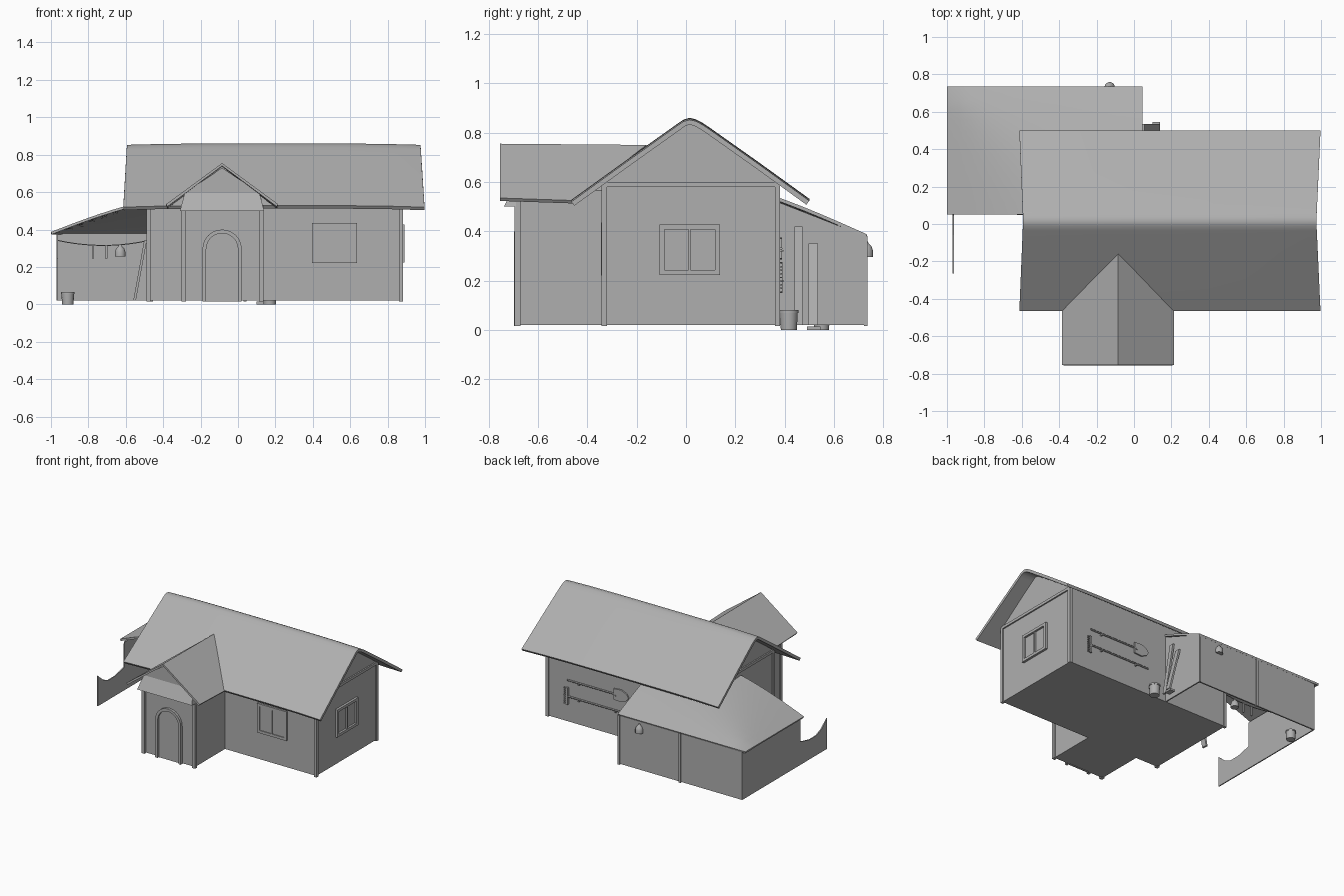
import bpy, bmesh, math

if "Cube" in bpy.data.objects:
    bpy.data.objects.remove(bpy.data.objects["Cube"])

GREY = bpy.data.materials.new("dark_grey")
GREY.diffuse_color = (.43, .43, .43, 1)
GREY.use_nodes = True
GREY.node_tree.nodes["Principled BSDF"].inputs["Base Color"].default_value = GREY.diffuse_color


def mesh(name, verts, faces, thick=0, smooth=False, fix=True):
    bm = bmesh.new()
    vs = [bm.verts.new(v) for v in verts]
    for f in faces:
        bm.faces.new([vs[i] for i in f])
    if fix:
        bmesh.ops.recalc_face_normals(bm, faces=bm.faces[:])
    me = bpy.data.meshes.new(name)
    bm.to_mesh(me)
    bm.free()
    me.materials.append(GREY)
    ob = bpy.data.objects.new(name, me)
    bpy.context.collection.objects.link(ob)
    bpy.ops.object.select_all(action='DESELECT')
    ob.select_set(True)
    bpy.context.view_layer.objects.active = ob
    if thick:
        m = ob.modifiers.new("thickness", 'SOLIDIFY')
        m.thickness, m.offset = thick, -1
        bpy.ops.object.modifier_apply(modifier=m.name)
    if smooth:
        bpy.ops.object.shade_smooth_by_angle(angle=math.radians(35))
    return ob


def prism(name, pts, axis, a, b):
    """Extrude a 2D outline along an axis ('x': pts are y,z; 'y': pts are x,z)."""
    put = (lambda p, t: (t, *p)) if axis == 'x' else (lambda p, t: (p[0], t, p[1]))
    n = len(pts)
    verts = [put(p, t) for t in (a, b) for p in pts]
    faces = [list(range(n)), list(range(n, 2 * n))]
    faces += [[i, (i + 1) % n, (i + 1) % n + n, i + n] for i in range(n)]
    return mesh(name, verts, faces)


def box(name, x0, x1, y0, y1, z0, z1):
    return prism(name, [(y0, z0), (y1, z0), (y1, z1), (y0, z1)], 'x', x0, x1)


def lathe(name, profile, loc, n=14):
    verts = [(loc[0] + r * math.cos(k * math.tau / n), loc[1] + r * math.sin(k * math.tau / n), loc[2] + z)
             for r, z in profile for k in range(n)]
    faces = [[j * n + k, j * n + (k + 1) % n, (j + 1) * n + (k + 1) % n, (j + 1) * n + k]
             for j in range(len(profile) - 1) for k in range(n)]
    faces += [list(range(n)), list(range(len(verts) - n, len(verts)))]
    return mesh(name, verts, faces, smooth=True)


def rod(name, pts, r):
    cu = bpy.data.curves.new(name, 'CURVE')
    cu.dimensions, cu.bevel_depth, cu.bevel_resolution, cu.use_fill_caps = '3D', r, 1, True
    sp = cu.splines.new('POLY')
    sp.points.add(len(pts) - 1)
    for p, q in zip(sp.points, pts):
        p.co = (*q, 1)
    cu.materials.append(GREY)
    bpy.context.collection.objects.link(bpy.data.objects.new(name, cu))


def lerp(a, b, n):
    return [a + (b - a) * i / n for i in range(n + 1)]


# Main house and porch bodies
prism("house_walls", [(-.33, .02), (.375, .02), (.375, .603), (.02, .842), (-.33, .603)], 'x', -.48, .872)
prism("porch_walls", [(-.295, .02), (.125, .02), (.125, .565), (-.085, .72), (-.295, .565)], 'y', -.68, -.3)

# Corner posts and gable trims
for i, x in enumerate((-.49, .86)):
    for j, y in enumerate((-.342, .36)):
        box(f"corner_post_{i}{j}", x, x + .022, y, y + .022, .015, .59)
    box(f"gable_beam_{i}", x, x + .022, -.34, .38, .58, .6)
for i, x in enumerate((-.303, .111)):
    box(f"porch_post_{i}", x, x + .024, -.695, -.671, .015, .53)

# Main roof: rounded ridge and ends that flare at the eaves
prof = [(-.465, .528), (-.25, .683), (-.07, .811), (-.035, .836), (-.01, .853), (.015, .86),
        (.04, .854), (.07, .838), (.105, .814), (.285, .687), (.5, .532)]
verts = []
for y, z in prof:
    d = abs(y - .015) / .48
    for x in lerp(-.593 - .02 * d, .975 + .022 * d, 8):
        verts.append((x, y, z - .008 * abs((x - .19) / .8) ** 4))
faces = [[j * 9 + i, j * 9 + i + 1, j * 9 + i + 10, j * 9 + i + 9]
         for j in range(len(prof) - 1) for i in range(8)]
mesh("main_roof", verts, faces, .02, True, False)

# Porch roof running back into the main slope
mesh("porch_roof", [(-.385, -.755, .535), (-.085, -.755, .755), (.215, -.755, .535),
                    (-.385, -.46, .525), (-.085, -.16, .75), (.215, -.46, .525)],
     [[0, 1, 4, 3], [1, 2, 5, 4]], .015, fix=False)

# Flared gable skirt over the porch front
top = [(-.285, -.692, .595), (-.085, -.692, .73), (.115, -.692, .595)]
mesh("porch_gable_skirt", top + [(-.31, -.738, .5), (.14, -.738, .5), (-.31, -.69, .5), (.14, -.69, .5)],
     [[0, 1, 2], [0, 2, 4, 3], [0, 3, 5], [2, 6, 4], [3, 4, 6, 5]])


# Arched door with a frame
def arch(w, h, n=12):
    return [(-.085 + w, .015)] + [(-.085 + w * math.cos(t), h - w + w * math.sin(t))
                                  for t in lerp(0, math.pi, n)] + [(-.085 - w, .015)]


outer, inner = arch(.105, .40), arch(.085, .38)
n = len(outer)
verts = [(x, y, z) for y in (-.698, -.675) for ring in (outer, inner) for x, z in ring]
faces = []
for i in range(n - 1):
    faces += [[i, i + 1, n + i + 1, n + i], [i, i + 1, 2 * n + i + 1, 2 * n + i],
              [n + i, n + i + 1, 3 * n + i + 1, 3 * n + i]]
mesh("door_frame", verts, faces + [[0, n, 3 * n, 2 * n], [n - 1, 2 * n - 1, 4 * n - 1, 3 * n - 1]])
prism("door", inner, 'y', -.683, -.675)


# Windows: four frame bars, a centre bar and a pane; d0 is the outer face
def window(name, axis, a0, a1, z0, z1, d0, d1, inset):
    def bar(part, p, q, s, t, o=0):
        lo, hi = (d0 + o, d1) if d0 < d1 else (d1, d0 - o)
        if axis == 'x':
            box(name + part, lo, hi, p, q, s, t)
        else:
            box(name + part, p, q, lo, hi, s, t)
    w, m = .02, (a0 + a1) / 2
    bar("_bottom", a0, a1, z0, z0 + w)
    bar("_top", a0, a1, z1 - w, z1)
    bar("_left", a0, a0 + w, z0 + w, z1 - w)
    bar("_right", a1 - w, a1, z0 + w, z1 - w)
    bar("_centre_bar", m - .004, m + .004, z0 + w, z1 - w, inset * .2)
    bar("_pane", a0 + w, a1 - w, z0 + w, z1 - w, inset)


window("side_window", 'x', -.108, .137, .223, .427, .889, .868, .015)
window("front_window", 'y', .395, .636, .22, .436, -.344, -.325, .006)

# Lean-to roof: softly blended slopes rising from the left and the back
xs = lerp(-1, -.485, 8) + lerp(-.485, .045, 4)[1:]
ys = lerp(.05, .375, 5) + lerp(.375, .735, 6)[1:]
verts = []
for y in ys:
    for x in xs:
        a, b = x + 1, 1.15 * (.735 - y)
        verts.append((x, y, .387 + .39 * a * b / max(math.hypot(a, b), 1e-6)))
w = len(xs)
faces = [[j * w + i, j * w + i + 1, j * w + w + i + 1, j * w + w + i]
         for j in range(len(ys) - 1) for i in range(w - 1) if i < 8 or j >= 5]
mesh("shed_roof", verts, faces, .014, True, False)

# Lean-to walls, with the left wall carrying on as a low fence
box("shed_back_wall", -.965, .04, .718, .728, .02, .38)
prism("shed_right_wall", [(.37, .02), (.728, .02), (.728, .38), (.37, .52)], 'x', .03, .04)
prism("shed_left_wall", [(.728, .02), (.728, .375), (.05, .375), (.045, .19), (-.06, .165), (-.14, .165),
                         (-.2, .19), (-.265, .245), (-.265, .02)], 'x', -.97, -.962)
for i, x in enumerate((-.47, .03)):
    box(f"shed_post_{i}", x, x + .015, .722, .736, .015, .38)

# Line with hung tools and a lantern under the shed roof
rod("hanging_line", [(x, .3, .315 + .45 * (x + .72) ** 2) for x in lerp(-.965, -.485, 10)], .003)
for i, x in enumerate((-.775, -.705)):
    box(f"hung_strip_{i}", x - .006, x + .006, .297, .303, .245, .318)
lamp = [(.028, 0), (.028, .025), (.022, .043), (.01, .055), (.004, .066)]
lathe("hung_lantern", lamp, (-.63, .3, .255))
lathe("wall_lantern", lamp, (-.13, .731, .296))

# Buckets
for nm, r, h, loc in (("shed_bucket", .034, .065, (-.91, .55, 0)), ("rear_bucket", .037, .08, (.17, .417, 0))):
    lathe(nm, [(r * .9, 0), (r, h * .85), (r * 1.06, h * .86), (r * 1.06, h), (r * .92, h), (r * .8, h * .25)], loc)


# Leaning planks
def plank(name, x0, z0, x1, z1, y0, y1, t=.014):
    prism(name, [(x0, z0), (x0 + t, z0), (x1 + t, z1), (x1, z1)], 'y', y0, y1)


plank("leaning_plank_long", .105, .02, .042, .42, .44, .472)
plank("leaning_plank_short", .125, .02, .042, .35, .497, .535)
plank("shed_plank", -.56, .02, -.502, .34, .06, .1)
box("plank_foot", .1, .14, .49, .545, 0, .014)

# Shovel and rake on the back wall
rod("shovel_handle", [(.7, .385, .33), (.32, .385, .33)], .006)
blade = [(.32, .37), (.32, .29), (.26, .285), (.215, .305), (.198, .33), (.215, .355), (.26, .375)]
prism("shovel_blade", blade, 'y', .38, .39)
rod("rake_handle", [(.7, .385, .21), (.2, .385, .21)], .006)
box("rake_head", .695, .71, .378, .392, .15, .275)
for i, z in enumerate(lerp(.155, .27, 8)):
    box(f"rake_tooth_{i}", .71, .728, .382, .39, z - .003, z + .003)
for i, x in enumerate((.3, .6)):
    for j, z in enumerate((.195, .317)):
        box(f"tool_hook_{i}{j}", x, x + .01, .37, .395, z, z + .008)
